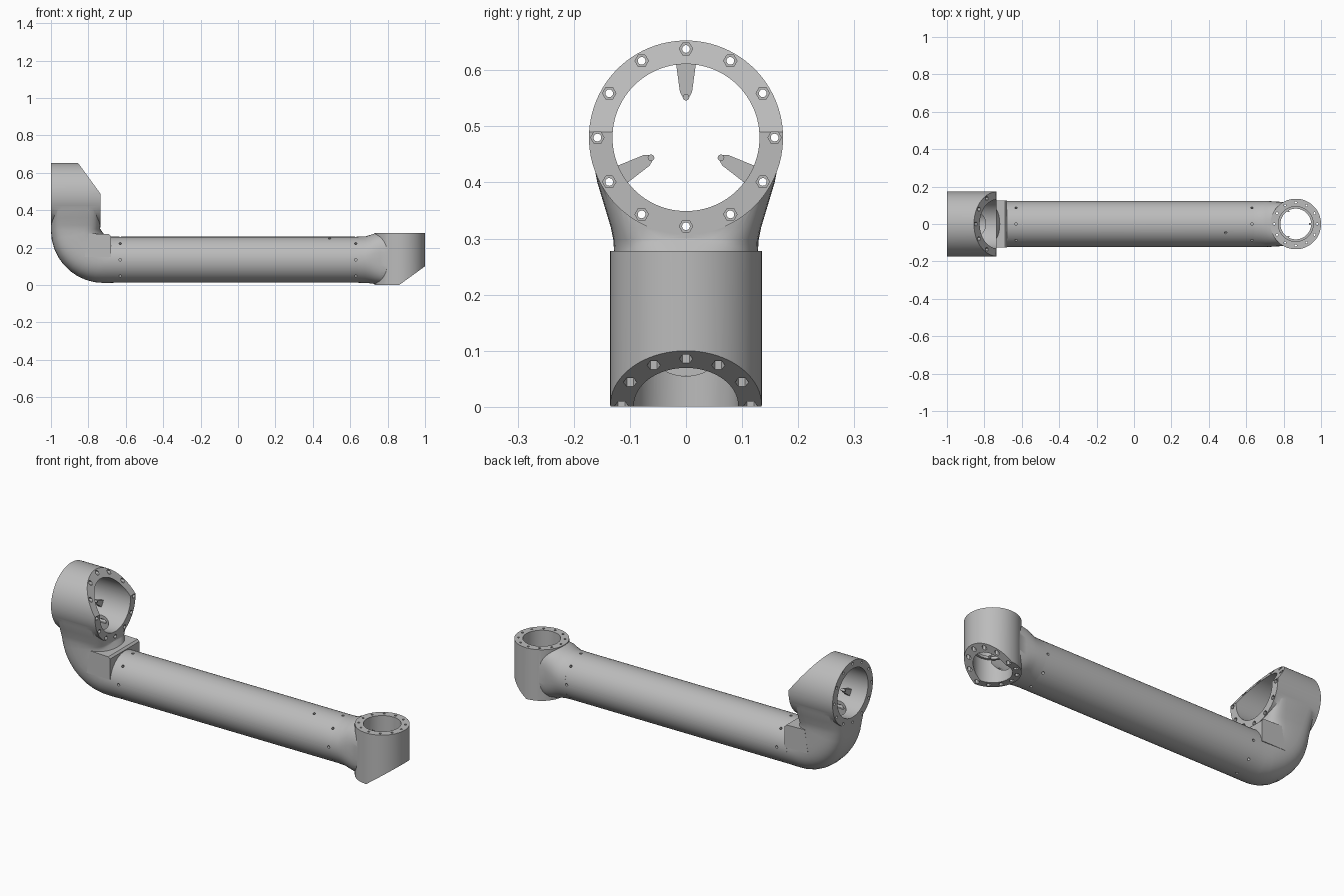
import bpy, bmesh, math
from mathutils import Vector, Matrix

if "Cube" in bpy.data.objects:
    bpy.data.objects.remove(bpy.data.objects["Cube"])

grey = bpy.data.materials.new("satin_grey")
grey.use_nodes = True
colour = (0.5, 0.5, 0.5, 1)
grey.diffuse_color = colour
grey.node_tree.nodes["Principled BSDF"].inputs["Base Color"].default_value = colour

AXIS = {"x": Matrix.Rotation(math.pi / 2, 4, "Y"), "z": Matrix.Identity(4)}
TUBE_Z, TUBE_R = 0.135, 0.123
BIG = Vector((-0.868, 0, 0.48))      # centre of the large joint
SMALL = Vector((0.865, 0, 0.14))     # centre of the small joint


def to_object(name, bm):
    bmesh.ops.recalc_face_normals(bm, faces=bm.faces)
    mesh = bpy.data.meshes.new(name)
    bm.to_mesh(mesh)
    bm.free()
    mesh.materials.append(grey)
    obj = bpy.data.objects.new(name, mesh)
    bpy.context.collection.objects.link(obj)
    return obj


def add_cyl(bm, centre, r, length, axis="x", sides=64, r2=None):
    rot = AXIS[axis] if isinstance(axis, str) else axis
    bmesh.ops.create_cone(bm, cap_ends=True, segments=sides, radius1=r,
                          radius2=r if r2 is None else r2, depth=length,
                          matrix=Matrix.Translation(centre) @ rot)


def cyl(name, *args, **kw):
    bm = bmesh.new()
    add_cyl(bm, *args, **kw)
    return to_object(name, bm)


def prism(name, outline, half_width):
    """Side outline in x and z, extruded across y."""
    bm = bmesh.new()
    face = bm.faces.new([bm.verts.new((x, -half_width, z)) for x, z in outline])
    out = bmesh.ops.extrude_face_region(bm, geom=[face])["geom"]
    verts = [v for v in out if isinstance(v, bmesh.types.BMVert)]
    bmesh.ops.translate(bm, verts=verts, vec=(0, 2 * half_width, 0))
    return to_object(name, bm)


def loft(name, sections, n=48):
    """Each section: inner point, outer point (x, z), half width, squareness."""
    bm = bmesh.new()
    loops = []
    for (ax, az), (bx, bz), hw, power in sections:
        a, b = Vector((ax, 0, az)), Vector((bx, 0, bz))
        ring = []
        for i in range(n):
            t = math.tau * i / n
            c, s = math.cos(t), math.sin(t)
            u = math.copysign(abs(c) ** (2 / power), c)
            v = math.copysign(abs(s) ** (2 / power), s)
            ring.append(bm.verts.new((a + b) / 2 + (b - a) / 2 * u + Vector((0, hw * v, 0))))
        loops.append(ring)
    for p, q in zip(loops, loops[1:]):
        for i in range(n):
            j = (i + 1) % n
            bm.faces.new((p[i], p[j], q[j], q[i]))
    bm.faces.new(loops[0])
    bm.faces.new(loops[-1])
    return to_object(name, bm)


def boolean(obj, other, op="DIFFERENCE", keep=False):
    mod = obj.modifiers.new("cut", "BOOLEAN")
    mod.operation, mod.object, mod.solver = op, other, "EXACT"
    bpy.context.view_layer.update()
    graph = bpy.context.evaluated_depsgraph_get()
    mesh = bpy.data.meshes.new_from_object(obj.evaluated_get(graph))
    obj.modifiers.clear()
    obj.data = mesh
    if not keep:
        bpy.data.objects.remove(other)


def bolt_circle(centre, radius, r, length, axis, sides):
    bm = bmesh.new()
    for i in range(12):
        t = math.tau * i / 12
        c, s = radius * math.cos(t), radius * math.sin(t)
        offset = Vector((0, c, s)) if axis == "x" else Vector((c, s, 0))
        add_cyl(bm, centre + offset, r, length, axis, sides)
    return to_object("bolt_cutter", bm)


def spider(name, centre, inner, outer, wall, thick, axis, angles, width):
    """Thin ring held by three struts, with a small peg on each."""
    ring = cyl(name, centre, outer, thick, axis)
    boolean(ring, cyl("ring_cutter", centre, inner, thick * 3, axis))
    bm = bmesh.new()
    for angle in angles:
        t = math.radians(angle)
        d = Vector((0, math.cos(t), math.sin(t))) if axis == "x" else Vector((math.cos(t), math.sin(t), 0))
        normal = Vector((1, 0, 0)) if axis == "x" else Vector((0, 0, 1))
        side = normal.cross(d)
        rim = [(wall, width), (inner + 0.003, width * 0.6), (inner - 0.008, width * 0.25)]
        for k in (-1, 1):
            rows = [[bm.verts.new(centre + d * r + side * w * m + normal * thick * 0.52 * k)
                     for r, w in rim] for m in (-1, 1)]
            cap = rows[0] + rows[1][::-1]
            bm.faces.new(cap)
            if k < 0:
                low = cap
        for i in range(6):
            j = (i + 1) % 6
            bm.faces.new((low[i], low[j], cap[j], cap[i]))
        add_cyl(bm, centre + d * (inner - 0.006), 0.006, thick * 1.6, axis, 12)
    boolean(ring, to_object("struts", bm), "UNION")
    return ring


# Large joint housing: ring barrel, tapering neck and round elbow
big = cyl("large_joint_housing", BIG, 0.173, 0.264, sides=96)
sections = [((-0.737, z), (-1, z), hw, p) for z, hw, p in
            ((0.45, 0.168, 7), (0.40, 0.158, 6), (0.36, 0.146, 5), (0.32, 0.134, 4.5))]
steps = 9
for i in range(steps + 1):
    f = i / steps
    t = f * math.pi / 2
    outer = (-0.72 - 0.28 * math.cos(t), 0.291 - 0.28 * math.sin(t))
    inner = (-0.737 + 0.03 * f, 0.30 - 0.042 * f)
    sections.append((inner, outer, 0.129 - 0.006 * f, 4 - 2 * f ** 0.6))
sections.append(((-0.66, TUBE_Z + TUBE_R), (-0.66, TUBE_Z - TUBE_R), TUBE_R, 2))
boolean(big, loft("elbow", sections), "UNION")
block = prism("saddle_block", [(-0.82, 0.15), (-0.80, 0.275), (-0.69, 0.272),
                               (-0.68, 0.262), (-0.68, 0.15)], 0.126)
boolean(big, block, "UNION")
# Slanted rim, bore and bolts
boolean(big, prism("slant_cutter", [(-0.855, 0.652), (-0.737, 0.49), (-0.6, 0.49),
                                    (-0.6, 0.8), (-0.963, 0.8)], 0.3))
boolean(big, cyl("bore_cutter", BIG, 0.131, 0.5, sides=96))
boolean(big, cyl("shaft_cutter", Vector((-0.868, 0, 0.27)), 0.075, 0.25, "z", 48))
boolean(big, bolt_circle(Vector((-0.82, 0, 0.48)), 0.158, 0.012, 0.29, "x", 6))
boolean(big, bolt_circle(BIG, 0.158, 0.007, 0.4, "x", 12))

# Small joint housing: upright barrel blended into the tube
small = cyl("small_joint_housing", SMALL + Vector((0, 0, -0.0005)), 0.135, 0.277, "z", 96)
boolean(small, loft("neck", [((x, top), (x, low), hw, p) for x, top, low, hw, p in
                             ((0.64, 0.258, 0.012, 0.1235, 2), (0.68, 0.259, 0.011, 0.1235, 2.05),
                              (0.705, 0.267, 0.009, 0.123, 2.2), (0.73, 0.275, 0.006, 0.122, 2.5),
                              (0.76, 0.277, 0.003, 0.12, 2.9), (0.81, 0.277, 0.003, 0.117, 3.2))]), "UNION")
boolean(small, prism("slant_cutter", [(0.862, -0.0), (1.0, 0.1), (1.2, 0.245),
                                      (1.2, -0.2), (0.862, -0.2)], 0.3))
boolean(small, cyl("bore_cutter", SMALL, 0.093, 0.5, "z", 96))
boolean(small, bolt_circle(Vector((0.865, 0, 0.1)), 0.115, 0.012, 0.29, "z", 6))
boolean(small, bolt_circle(SMALL, 0.115, 0.006, 0.4, "z", 12))

# Long tube
tube = cyl("arm_tube", Vector((0, 0, TUBE_Z)), TUBE_R, 1.38, sides=96)

# Cable passage running through all three bodies
passage = cyl("passage_cutter", Vector((-0.03, 0, TUBE_Z)), 0.08, 1.68)
for body in (big, small, tube):
    boolean(body, passage, keep=True)
bpy.data.objects.remove(passage)

# Screw holes around both tube ends, plus one sensor hole
bm = bmesh.new()
holes = [(x, k * 45) for x in (-0.63, 0.63) for k in range(8)] + [(0.49, 112)]
for x, angle in holes:
    t = math.radians(angle)
    d = Vector((0, -math.cos(t) if x != 0.49 else math.cos(t), math.sin(t)))
    add_cyl(bm, Vector((x, 0, TUBE_Z)) + d * TUBE_R, 0.007, 0.04,
            d.to_track_quat("Z", "Y").to_matrix().to_4x4(), 12)
screws = to_object("screw_cutter", bm)
boolean(tube, screws, keep=True)
bpy.data.objects.remove(screws)

# Ring spiders inside both bores
big_ring = spider("large_bore_ring", Vector((-0.9, 0, 0.48)), 0.078, 0.086, 0.134,
                  0.016, "x", (90, 210, 330), 0.018)
small_ring = spider("small_bore_ring", Vector((0.865, 0, 0.13)), 0.082, 0.095, 0.095,
                    0.014, "z", (0, 120, 240), 0.012)

# Smooth shading with crisp edges
for obj in bpy.context.selected_objects:
    obj.select_set(False)
for obj in (big, small, tube, big_ring, small_ring):
    obj.select_set(True)
bpy.context.view_layer.objects.active = big
bpy.ops.object.shade_smooth_by_angle(angle=math.radians(32))
